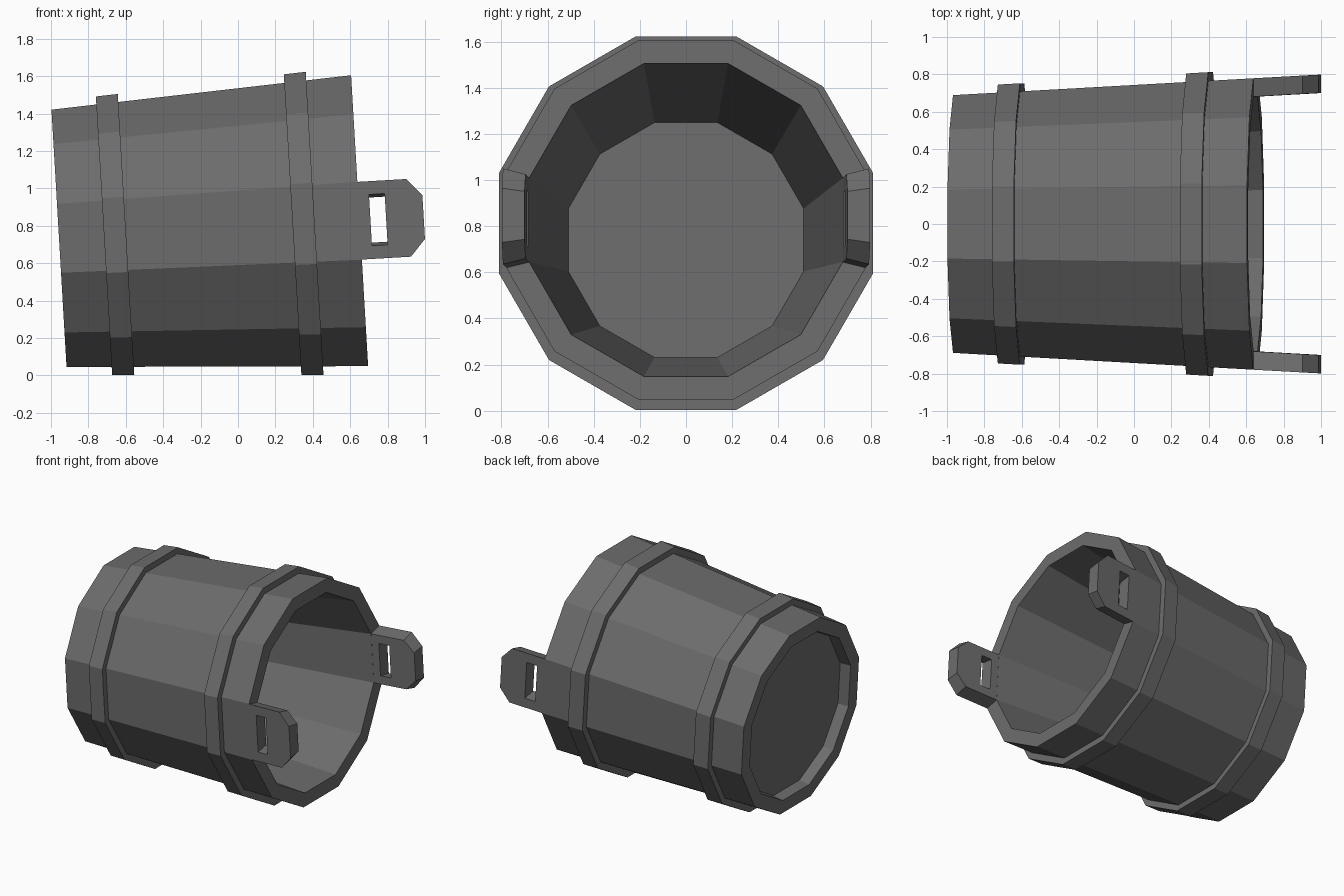
import bpy, bmesh, math
from mathutils import Matrix

cube = bpy.data.objects.get("Cube")
if cube:
    bpy.data.objects.remove(cube, do_unlink=True)

SIDES = 12
LENGTH = 1.61
R_BASE, R_RIM = 0.689, 0.779          # flat-to-centre radii of the outer wall
SLOPE = (R_RIM - R_BASE) / LENGTH
# the bucket lies on its side, axis along x, tipped to rest on its hoops
POSE = Matrix.Translation((-0.957, 0, 0.733)) @ Matrix.Rotation(math.radians(-3.35), 4, 'Y')

grey = bpy.data.materials.new("dark_grey")
grey.use_nodes = True
colour = (0.15, 0.15, 0.15, 1)
grey.diffuse_color = colour
grey.node_tree.nodes["Principled BSDF"].inputs["Base Color"].default_value = colour


def finish(name, bm):
    bmesh.ops.recalc_face_normals(bm, faces=bm.faces)
    bm.transform(POSE)
    mesh = bpy.data.meshes.new(name)
    bm.to_mesh(mesh)
    bm.free()
    mesh.materials.append(grey)
    bpy.context.collection.objects.link(bpy.data.objects.new(name, mesh))


def lathe(name, profile, closed):
    """Turn (along axis, flat radius) points into a twelve-sided shell."""
    bm = bmesh.new()
    rings = []
    for s, apothem in profile:
        r = apothem / math.cos(math.pi / SIDES)
        angles = [(i + 0.5) * math.tau / SIDES for i in range(SIDES)]
        rings.append([bm.verts.new((s, r * math.cos(a), r * math.sin(a))) for a in angles])
    pairs = list(zip(rings, rings[1:]))
    if closed:
        pairs.append((rings[-1], rings[0]))
    else:
        bm.faces.new(rings[0])
        bm.faces.new(rings[-1])
    for a, b in pairs:
        for i in range(SIDES):
            j = (i + 1) % SIDES
            bm.faces.new((a[i], a[j], b[j], b[i]))
    finish(name, bm)


# Bucket wall with recessed underside and inner floor
lathe("bucket_body", [(0.08, 0.58), (0, 0.59), (0, R_BASE), (LENGTH, R_RIM),
                      (LENGTH, 0.68), (0.12, 0.51)], False)

# Hoops following the taper of the wall
for name, mid, lift in (("base_hoop", 0.30, 0.043), ("rim_hoop", 1.31, 0.046)):
    ends = [(s, R_BASE + SLOPE * s) for s in (mid - 0.059, mid + 0.059)]
    lathe(name, [(s, r + lift) for s, r in ends] +
          [(s, r - 0.02) for s, r in reversed(ends)], True)


def tab(name, side):
    """Stave extension with clipped corners and a slot for the handle."""
    bm = bmesh.new()
    columns = [(LENGTH, 0.208), (1.668, 0.208), (1.752, 0.208), (1.873, 0.208), (1.953, 0.118)]
    layers = []
    for depth, squeeze in ((0, 1), (0.098, 0.88)):
        grid = []
        for s, half in columns:
            y = side * (R_BASE + SLOPE * s - depth)
            grid.append([bm.verts.new((s, y, half * squeeze * k)) for k in (-1, -0.66, 0.66, 1)])
        layers.append(grid)
    partner = {o: i for og, ig in zip(*layers) for o, i in zip(og, ig)}
    outer = []
    for c in range(len(columns) - 1):
        for r in range(3):
            if (c, r) == (1, 1):
                continue          # the slot
            g = layers[0]
            quad = (g[c][r], g[c + 1][r], g[c + 1][r + 1], g[c][r + 1])
            outer.append(bm.faces.new(quad))
            bm.faces.new([partner[v] for v in reversed(quad)])
    borders = [e for e in {e for f in outer for e in f.edges} if len(e.link_faces) == 1]
    for e in borders:
        a, b = e.verts
        bm.faces.new((a, b, partner[b], partner[a]))
    bmesh.ops.dissolve_limit(bm, angle_limit=0.002, verts=bm.verts, edges=bm.edges)
    finish(name, bm)


tab("front_handle_tab", -1)
tab("back_handle_tab", 1)
